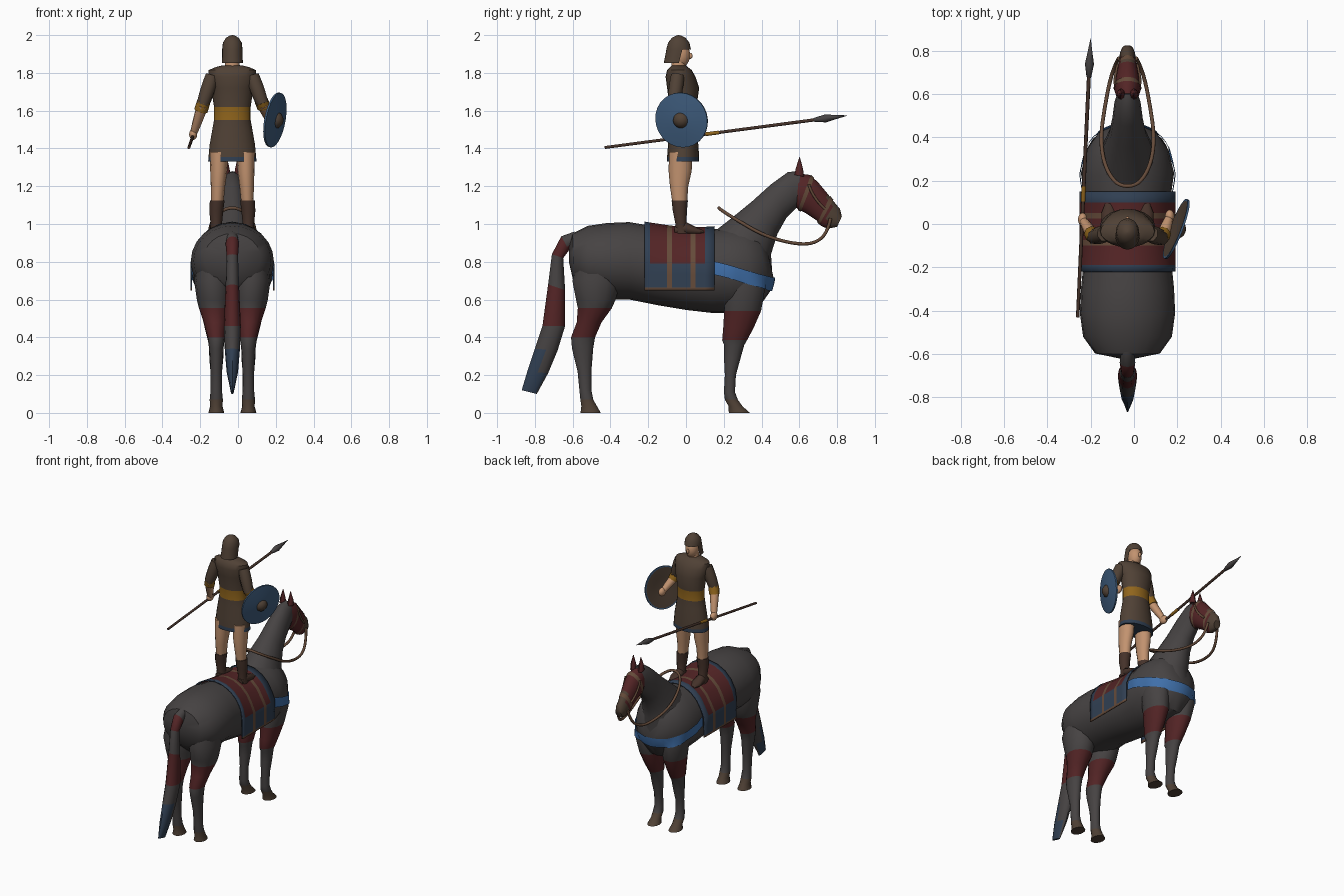
import bpy, bmesh
from math import sin, cos, pi, radians
from mathutils import Vector, Matrix
from mathutils.bvhtree import BVHTree

cube = bpy.data.objects.get("Cube")
if cube:
    bpy.data.objects.remove(cube)

CX = -0.03  # shared centre line of horse and rider
COLOURS = {
    "horse grey": (0.062, 0.056, 0.056), "dark red": (0.088, 0.018, 0.019),
    "dark blue": (0.030, 0.050, 0.085), "strap blue": (0.05, 0.16, 0.40),
    "shield blue": (0.05, 0.11, 0.21), "tunic brown": (0.080, 0.053, 0.036),
    "boot leather": (0.060, 0.032, 0.023), "skin": (0.54, 0.29, 0.16),
    "ochre": (0.28, 0.13, 0.012), "tan strap": (0.13, 0.07, 0.042)}
MATS = {}
for label, rgb in COLOURS.items():
    m = MATS[label] = bpy.data.materials.new(label)
    m.use_nodes = True
    m.diffuse_color = (*rgb, 1)
    m.node_tree.nodes["Principled BSDF"].inputs["Base Color"].default_value = (*rgb, 1)
made = []


def finish(name, bm, paint):
    """Turn a bmesh into an object; paint is a colour or a rule on faces."""
    bmesh.ops.remove_doubles(bm, verts=bm.verts, dist=0.0004)
    bmesh.ops.recalc_face_normals(bm, faces=bm.faces)
    me = bpy.data.meshes.new(name)
    bm.to_mesh(me)
    bm.free()
    for p in me.polygons:
        label = paint(p) if callable(paint) else paint
        if label not in me.materials:
            me.materials.append(MATS[label])
        p.material_index = me.materials.find(label)
    ob = bpy.data.objects.new(name, me)
    bpy.context.collection.objects.link(ob)
    made.append(ob)
    return ob


def bridge(bm, rows, closed=True):
    """Skin neighbouring rows of points with quads."""
    rows = [[bm.verts.new(p) for p in r] for r in rows]
    n = len(rows[0])
    for a, b in zip(rows, rows[1:]):
        for i in range(n if closed else n - 1):
            j = (i + 1) % n
            bm.faces.new((a[i], a[j], b[j], b[i]))
    return rows


def loft(name, rings, paint, side=0, n=16, caps=True, grow=1.0):
    """Oval rings; each spans two (y, z) points, half width, x offset."""
    rows = []
    for ya, za, yb, zb, rx, *dx in rings:
        c = Vector((CX + side * (dx[0] if dx else 0.085), (ya + yb) / 2, (za + zb) / 2))
        up = Vector((0, ya - yb, za - zb)) / 2
        rows.append([c + grow * (Vector((rx * cos(t), 0, 0)) + up * sin(t))
                     for t in (2 * pi * i / n for i in range(n))])
    bm = bmesh.new()
    rows = bridge(bm, rows)
    if caps:
        bm.faces.new(rows[0])
        bm.faces.new(rows[-1])
    return finish(name, bm, paint)


def stack(name, levels, paint, side=0, **kw):
    """Loft of level rings: z, rear y, front y, half width, x offset."""
    return loft(name, [(b, z, a, z, *r) for z, a, b, *r in levels], paint, side, **kw)


def lathe(name, profile, start, axis, paint, n=20):
    """Turn (radius, height) points about an axis."""
    q = Vector(axis).to_track_quat('Z', 'Y')
    bm = bmesh.new()
    bridge(bm, [[Vector(start) + q @ Vector((r * cos(2 * pi * i / n), r * sin(2 * pi * i / n), h))
                 for i in range(n)] for r, h in profile])
    bmesh.ops.dissolve_degenerate(bm, edges=bm.edges, dist=0.0003)
    return finish(name, bm, paint)


def ball(name, centre, size, paint):
    bm = bmesh.new()
    bmesh.ops.create_uvsphere(bm, u_segments=14, v_segments=9, radius=1,
                              matrix=Matrix.Translation(centre) @ Matrix.Diagonal((*size, 1)))
    return finish(name, bm, paint)


def tube(name, pts, radius, colour):
    """Round strap or limb; a fourth value on a point scales its radius."""
    cu = bpy.data.curves.new(name, 'CURVE')
    cu.dimensions = '3D'
    cu.bevel_depth, cu.bevel_resolution, cu.use_fill_caps = radius, 2, True
    sp = cu.splines.new('NURBS' if len(pts) > 2 else 'POLY')
    sp.points.add(len(pts) - 1)
    for p, (x, y, z, *s) in zip(sp.points, pts):
        p.co = (x, y, z, 1)
        p.radius = s[0] if s else 1
    sp.order_u, sp.use_endpoint_u, sp.resolution_u = 3, True, 5
    cu.materials.append(MATS[colour])
    bpy.context.collection.objects.link(bpy.data.objects.new(name, cu))


# Horse body, neck and head
body = loft("horse_body", [
    (-.62, .88, -.62, .80, .04), (-.60, .95, -.595, .69, .15), (-.52, .99, -.52, .62, .205),
    (-.42, 1.005, -.40, .60, .22), (-.30, 1.01, -.30, .60, .215), (-.15, .985, -.15, .57, .2),
    (0, .965, 0, .545, .195), (.13, .97, .13, .53, .2), (.22, .98, .25, .53, .215),
    (.30, .98, .38, .55, .19), (.37, .96, .45, .65, .14), (.42, .90, .465, .71, .07)],
    "horse grey", n=24)
neck = loft("horse_neck", [
    (.15, .96, .46, .69, .15), (.24, 1.03, .45, .84, .115), (.35, 1.12, .485, .95, .085),
    (.45, 1.21, .53, 1.03, .07), (.54, 1.275, .59, 1.09, .06), (.60, 1.28, .62, 1.10, .045)],
    "horse grey")
head = [(.57, 1.27, .57, 1.10, .045), (.655, 1.26, .59, 1.08, .062), (.70, 1.22, .63, 1.06, .056),
        (.75, 1.16, .69, 1.02, .046), (.79, 1.11, .715, .99, .037), (.815, 1.08, .75, .975, .036),
        (.825, 1.04, .80, .985, .025)]
loft("horse_head", head, lambda p: "tunic brown" if p.center.y > .755 else "dark red")


def band(name, a, b, t, width):
    """Strap around the head between two of its rings."""
    mix = lambda s: [u + (v - u) * s for u, v in zip(a, b)]
    loft(name, [mix(t), mix(t + width)], "tan strap", caps=False, grow=1.05)


band("nose_band", head[3], head[4], .3, .4)
band("brow_band", head[1], head[2], .1, .4)

# Tail with coloured wraps
loft("horse_tail", [
    (-.59, .96, -.59, .89, .03), (-.66, .935, -.62, .86, .036), (-.71, .84, -.65, .82, .03),
    (-.73, .68, -.64, .65, .036), (-.76, .46, -.64, .46, .045), (-.80, .34, -.68, .33, .04),
    (-.84, .22, -.73, .21, .03), (-.87, .12, -.79, .10, .008)],
    lambda p: "dark red" if .46 < p.center.z < .66 or .84 < p.center.z < .89
    else "dark blue" if p.center.z < .28 and p.center.y < -.77 else "horse grey", n=12)

# Legs, ears and bridle cheeks, both sides
HIND = [(.85, -.56, -.36, .08, .10), (.70, -.605, -.34, .1, .102), (.60, -.585, -.37, .09, .098),
        (.555, -.575, -.39, .082, .095), (.48, -.58, -.445, .062, .09), (.40, -.61, -.48, .046),
        (.34, -.605, -.49, .038), (.22, -.575, -.50, .031), (.12, -.565, -.50, .03),
        (.07, -.56, -.49, .035), (.035, -.555, -.47, .033), (0, -.56, -.45, .042)]
FORE = [(.80, .24, .40, .07, .11), (.65, .20, .42, .085, .105), (.54, .20, .40, .072, .095),
        (.45, .195, .36, .056, .09), (.385, .19, .325, .045), (.36, .20, .31, .038),
        (.29, .20, .29, .037), (.20, .205, .265, .029), (.11, .20, .26, .031),
        (.07, .205, .275, .034), (.035, .225, .30, .033), (0, .225, .34, .042)]


def leg_paint(p):
    z = p.center.z
    return "tunic brown" if z < .06 else "dark red" if .385 < z < .55 else "horse grey"


forelegs = []
for s, tag in ((1, "left"), (-1, "right")):
    stack(tag + "_hind_leg", HIND, leg_paint, s, n=14)
    forelegs.append(stack(tag + "_foreleg", FORE, leg_paint, s, n=14))
    loft(tag + "_ear", [(.575, 1.26, .625, 1.25, .02, .03), (.58, 1.29, .62, 1.29, .018, .032),
                        (.60, 1.355, .604, 1.35, .002, .03)], "dark red", s, n=8)
    tube(tag + "_cheek_strap", [(CX + s * .058, .65, 1.21), (CX + s * .06, .67, 1.14),
                                (CX + s * .045, .735, 1.08)], .007, "tan strap")

# Reins: one loop from the mouth back over the withers
half = [(.04, .765, 1.03), (.05, .75, .95), (.08, .67, .89), (.105, .54, .90),
        (.125, .40, .945), (.11, .28, 1.015), (.06, .19, 1.07)]
tube("reins", [(CX + x, y, z) for x, y, z in half] + [(CX, .17, 1.09)]
     + [(CX - x, y, z) for x, y, z in reversed(half)], .009, "tan strap")


def tree(objects):
    verts, faces = [], []
    for ob in objects:
        base = len(verts)
        verts += [v.co.copy() for v in ob.data.vertices]
        faces += [[base + i for i in p.vertices] for p in ob.data.polygons]
    return BVHTree.FromPolygons(verts, faces)


def hug(bvh, centre, direction, gap):
    """Point just outside the surface, seen from an inner centre."""
    hit = bvh.ray_cast(centre + direction, -direction)[0]
    return (hit or centre + direction * .2) + direction * gap


# Chest strap wrapped round the shoulders
chest = tree([body, neck] + forelegs)
rows = [[], [], []]
for i in range(29):
    a = radians(-14 + 208 * i / 28)
    for row, lift in zip(rows, (.035, 0, -.035)):
        z = .735 - .055 * sin(a) + lift + .02 * abs(cos(a)) ** 3
        row.append(hug(chest, Vector((CX, .20, z)), Vector((cos(a), sin(a), 0)), .009))
bm = bmesh.new()
bridge(bm, rows, closed=False)
finish("chest_strap", bm, "strap blue")

# Saddle blanket draped over the barrel
barrel = tree([body])
COLUMNS = (-.22, -.19, -.1, -.075, .025, .05, .1, .15)
rise = (-27, -24, -8, 8, 25, 42, 58, 74, 90)
rows = []
for y in COLUMNS:
    row = []
    for a in list(rise) + [180 - r for r in reversed(rise[:-1])]:
        d = Vector((cos(radians(a)), 0, sin(radians(a))))
        p = hug(barrel, Vector((CX, y, .76)), d, .012)
        if p.z < .8:
            p = Vector((CX + (.218 if d.x > 0 else -.218), y, .76 + .218 * d.z / abs(d.x)))
        row.append(p)
    rows.append(row)


def blanket_paint(p):
    y, z = p.center.y, p.center.z
    if z < .665 or -.1 < y < -.075 or .025 < y < .05:
        return "tan strap"
    return "dark red" if z > .78 and -.19 < y < .1 else "dark blue"


bm = bmesh.new()
bridge(bm, rows, closed=False)
mod = finish("saddle_blanket", bm, blanket_paint).modifiers.new("Thickness", 'SOLIDIFY')
mod.thickness, mod.offset = .008, 0

# Rider: tunic with belt and hem, neck, head and helmet
stack("tunic", [
    (1.33, -.10, .07, .128), (1.355, -.10, .07, .126), (1.42, -.095, .065, .12),
    (1.50, -.09, .06, .106), (1.55, -.087, .055, .097), (1.62, -.087, .055, .097),
    (1.72, -.10, .07, .112), (1.78, -.108, .05, .128), (1.815, -.10, .03, .125),
    (1.83, -.085, .01, .09), (1.84, -.075, 0, .05)],
    lambda p: "dark blue" if p.center.z < 1.355 else
    "ochre" if 1.55 < p.center.z < 1.62 else "tunic brown", n=20)
stack("neck", [(1.81, -.08, 0, .042), (1.88, -.075, .0, .036)], "skin", n=12)
ball("face", (CX, -.028, 1.895), (.044, .05, .066), "skin")
ball("nose", (CX, .022, 1.89), (.009, .013, .016), "skin")
helmet = stack("helmet", [
    (1.852, -.118, .005, .056), (1.89, -.11, .015, .054), (1.925, -.104, .026, .054),
    (1.96, -.095, .018, .05), (1.985, -.075, -.002, .034), (1.996, -.055, -.022, .016),
    (2, -.042, -.036, .003)], "tunic brown", n=20)
bm = bmesh.new()
bm.from_mesh(helmet.data)
gone = [f for f in bm.faces if f.calc_center_median().z < 1.92
        and (f.calc_center_median().y > -.025 or abs(f.normal.z) > .95)]
bmesh.ops.delete(bm, geom=gone, context='FACES')
bm.to_mesh(helmet.data)
bm.free()

# Rider legs and boots
for s, tag in ((1, "left"), (-1, "right")):
    stack(tag + "_leg", [(1.38, -.09, .035, .05, .07), (1.28, -.092, .03, .045, .072),
                         (1.2, -.085, .012, .038, .076), (1.1, -.07, .005, .032, .08)],
          "skin", s, n=12)
    stack(tag + "_boot", [(1.125, -.076, .01, .039, .08), (1.07, -.07, .005, .037),
                          (1.0, -.056, .002, .03), (.95, -.062, .02, .032)],
          "boot leather", s, n=12)
    loft(tag + "_foot", [(-.06, .985, -.06, .945, .024), (0, 1.01, 0, .943, .033),
                         (.05, .985, .05, .943, .036), (.095, .965, .095, .945, .018)],
         "boot leather", s, n=12)

# Arms: shoulder, elbow, hand
ARMS = {"left": ((.075, -.045, 1.785), (.13, -.065, 1.635), (.165, .035, 1.55)),
        "right": ((-.135, -.045, 1.785), (-.187, -.06, 1.63), (-.237, .02, 1.475))}
for tag, joints in ARMS.items():
    shoulder, elbow, hand = map(Vector, joints)
    upper, lower = elbow - shoulder, hand - elbow
    tube(tag + "_sleeve", [(*shoulder, .9), (*(shoulder + upper * .5), 1.05), (*elbow, .8)],
         .042, "tunic brown")
    tube(tag + "_cuff", [elbow - upper * .12, elbow + lower * .2], .036, "ochre")
    tube(tag + "_forearm", [(*elbow, 1.1), (*(elbow + lower * .5), 1), (*hand, .65)], .028, "skin")
    ball(tag + "_hand", hand, (.022, .032, .03), "skin")

# Shield with central boss
SHIELD, FACING = Vector((.2, -.025, 1.55)), Vector((.92, -.35, -.17)).normalized()
lathe("shield", [(0, .016), (.07, .012), (.147, 0), (.147, -.01), (.138, -.01), (.07, .002), (0, .006)],
      SHIELD, FACING, lambda p: "tunic brown" if p.normal.dot(FACING) < -.5
      and (p.center - SHIELD).length < .13 else "shield blue", n=28)
lathe("shield_boss", [(.042, .01), (.038, .022), (.02, .036), (0, .04)], SHIELD, FACING, "tunic brown")

# Spear
BUTT = Vector((-.26, -.43, 1.405))
AIM = Vector((-.2, .86, 1.575)) - BUTT
lathe("spear_shaft", [(0, 0), (.008, 0), (.009, 1.14), (0, 1.14)], BUTT, AIM, "boot leather", n=10)
lathe("spear_grip", [(.009, .54), (.0105, .54), (.0105, .61), (.009, .61)], BUTT, AIM, "ochre", n=10)
lathe("spear_head", [(0, 1.11), (.011, 1.12), (.021, 1.18), (.012, 1.23), (0, 1.302)],
      BUTT, AIM, "horse grey", n=8)

# Smooth shading with sharp edges kept
bpy.ops.object.select_all(action='DESELECT')
for ob in made:
    ob.select_set(True)
bpy.context.view_layer.objects.active = made[0]
bpy.ops.object.shade_smooth_by_angle(angle=radians(45))
